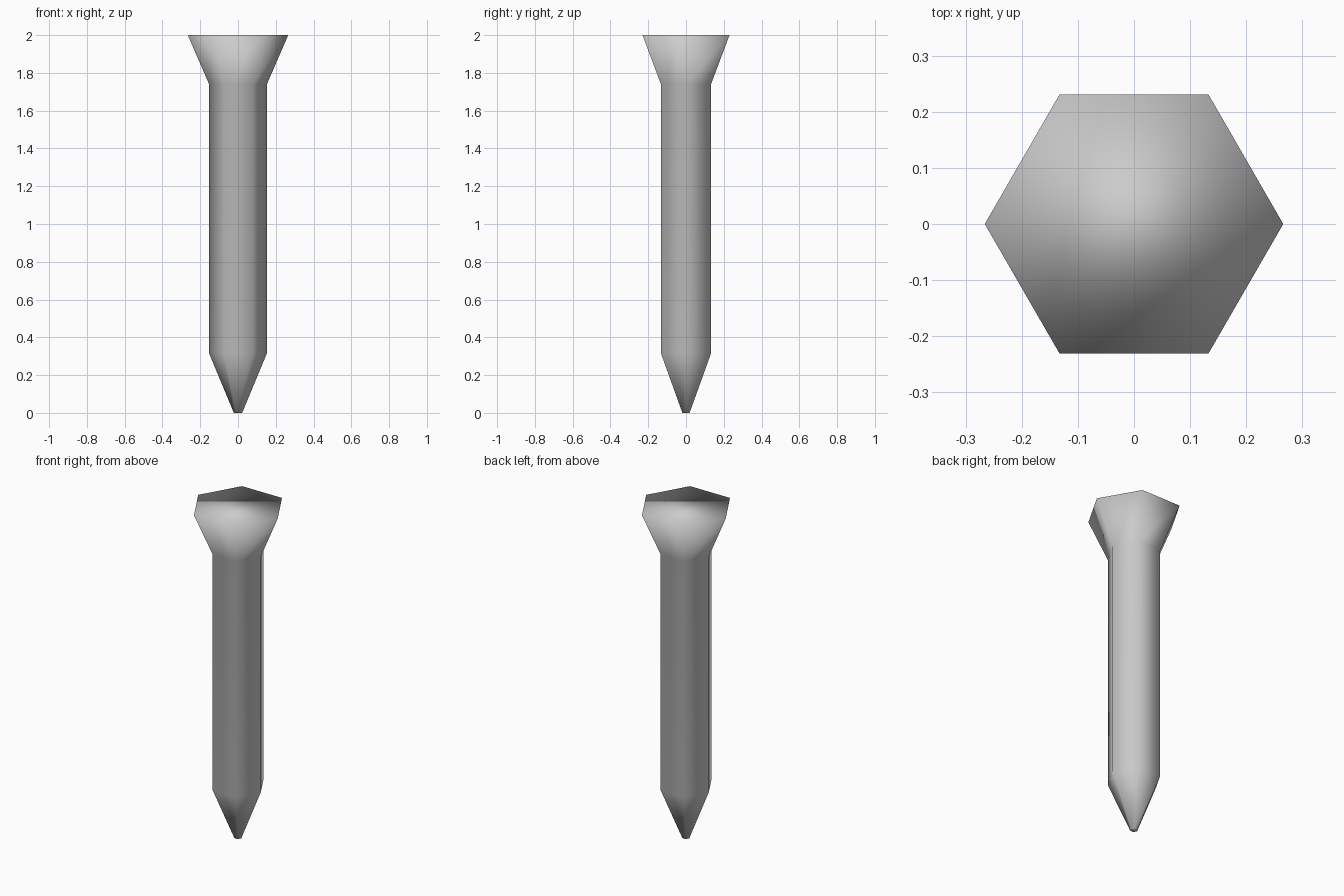
import bpy, bmesh
from math import cos, sin, tau

if "Cube" in bpy.data.objects:
    bpy.data.objects.remove(bpy.data.objects["Cube"])

SIDES = 6
# (radius, height) from the blunt tip up to the flared head
PROFILE = [(0.022, 0.0), (0.153, 0.315), (0.153, 1.74), (0.266, 2.0)]

bm = bmesh.new()
rings = [[bm.verts.new((r * cos(tau * i / SIDES), r * sin(tau * i / SIDES), z))
          for i in range(SIDES)] for r, z in PROFILE]

# Tapered point, shank and flared head
for low, high in zip(rings, rings[1:]):
    for i in range(SIDES):
        j = (i + 1) % SIDES
        bm.faces.new((low[i], low[j], high[j], high[i]))

# Flat end caps
bm.faces.new(rings[0][::-1])
bm.faces.new(rings[-1])

# Smooth shading over the whole low-poly form
for face in bm.faces:
    face.smooth = True

mesh = bpy.data.meshes.new("spike")
bm.to_mesh(mesh)
bm.free()
bpy.context.collection.objects.link(bpy.data.objects.new("spike", mesh))
